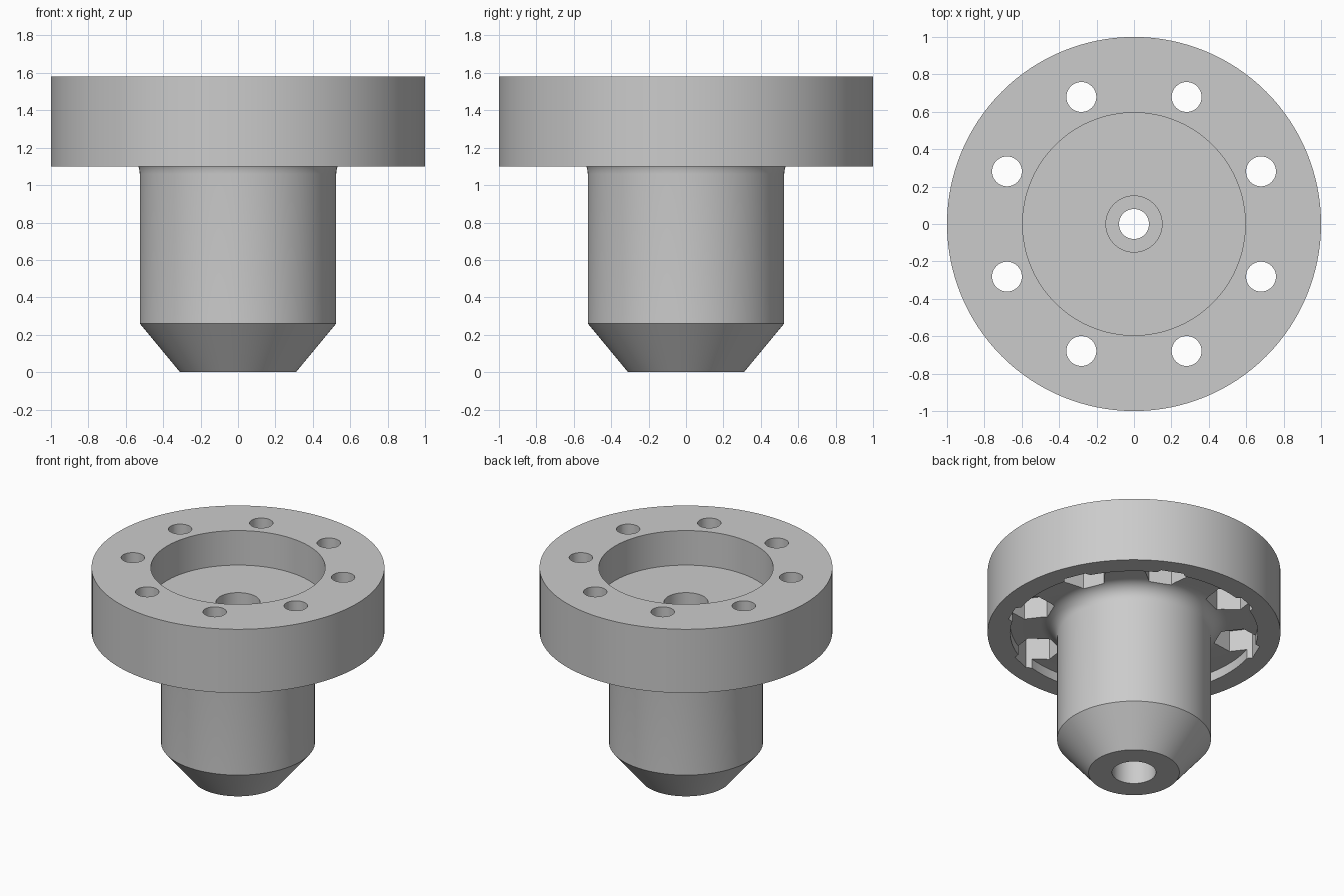
import bpy, bmesh, math
from mathutils import Matrix, Vector

if "Cube" in bpy.data.objects:
    bpy.data.objects.remove(bpy.data.objects["Cube"], do_unlink=True)

grey = bpy.data.materials.new("light_grey")
grey.use_nodes = True
grey.diffuse_color = (0.6, 0.6, 0.6, 1)
grey.node_tree.nodes["Principled BSDF"].inputs["Base Color"].default_value = (0.6, 0.6, 0.6, 1)


def make_object(name, bm):
    bmesh.ops.recalc_face_normals(bm, faces=bm.faces)
    mesh = bpy.data.meshes.new(name)
    bm.to_mesh(mesh)
    bm.free()
    mesh.materials.append(grey)
    obj = bpy.data.objects.new(name, mesh)
    bpy.context.collection.objects.link(obj)
    return obj


def lathe(name, profile, steps=128):
    """Spin a closed (radius, height) outline around z."""
    bm = bmesh.new()
    verts = [bm.verts.new((r, 0, z)) for r, z in profile]
    edges = [bm.edges.new((verts[i - 1], verts[i])) for i in range(len(verts))]
    bmesh.ops.spin(bm, geom=verts + edges, cent=(0, 0, 0), axis=(0, 0, 1),
                   angle=math.tau, steps=steps, use_merge=True)
    bmesh.ops.remove_doubles(bm, verts=bm.verts, dist=1e-4)
    return make_object(name, bm)


def ring_of_prisms(name, sides, radius, bottom, top, turn):
    """Eight upright prisms on the bolt circle."""
    bm = bmesh.new()
    for k in range(8):
        spot = Matrix.Rotation(math.radians(22.5 + 45 * k), 4, 'Z')
        spot = spot @ Matrix.Translation((BOLT_CIRCLE, 0, (bottom + top) / 2))
        spot = spot @ Matrix.Rotation(turn, 4, 'Z')
        bmesh.ops.create_cone(bm, cap_ends=True, segments=sides, radius1=radius,
                              radius2=radius, depth=top - bottom, matrix=spot)
    return make_object(name, bm)


BOLT_CIRCLE = 0.735
SHAFT, FLANGE, CEILING, FLOOR, TOP = 0.525, 1.1, 1.17, 1.32, 1.58
BORE, HOLE = 0.15, 0.08
FILLET = 0.11

# Outline: tapered nose, shaft, fillet, underside recess, flange, cup, bore
profile = [(BORE, 0), (0.31, 0), (SHAFT, 0.26)]
for i in range(9):
    a = math.pi / 2 * i / 8
    profile.append((SHAFT + FILLET * (1 - math.cos(a)),
                    CEILING - FILLET + FILLET * math.sin(a)))
profile += [(0.845, CEILING), (0.845, FLANGE), (1, FLANGE), (1, TOP),
            (0.595, TOP), (0.595, FLOOR), (BORE, FLOOR),
            (BORE, 0.7), (HOLE, 0.7), (HOLE, 0.62), (BORE, 0.62)]
body = lathe("flanged_hub", profile)

# Bolt holes through the flange and hexagonal nut pockets below. Flats face outward.
cutters = [
    ring_of_prisms("bolt_hole_cutter", 48, HOLE, 1.0, 1.7, 0),
    ring_of_prisms("nut_pocket_cutter", 6, 0.16, 1.0, 1.33, 0),
]
# Turn the hexagons so that a flat, not a corner, lies along the radius
hexes = cutters[1].data
for k in range(8):
    a = math.radians(22.5 + 45 * k)
    centre = Vector((math.cos(a), math.sin(a), 0)) * BOLT_CIRCLE
    group = [v for v in hexes.vertices
             if (Vector((v.co.x, v.co.y, 0)) - centre).length < 0.2]
    corner = Vector((group[0].co.x, group[0].co.y, 0)) - centre
    phase = (math.atan2(corner.y, corner.x) - a) % (math.pi / 3)
    spin = Matrix.Rotation(math.pi / 6 - phase, 4, 'Z')
    for v in group:
        v.co = centre + spin @ (v.co - centre)

for cutter in cutters:
    cut = body.modifiers.new(cutter.name, 'BOOLEAN')
    cut.operation = 'DIFFERENCE'
    cut.solver = 'EXACT'
    cut.object = cutter
    bpy.context.view_layer.objects.active = body
    bpy.ops.object.modifier_apply(modifier=cut.name)
    bpy.data.objects.remove(cutter, do_unlink=True)

bpy.ops.object.select_all(action='DESELECT')
body.select_set(True)
bpy.context.view_layer.objects.active = body
bpy.ops.object.shade_smooth_by_angle(angle=math.radians(30))
